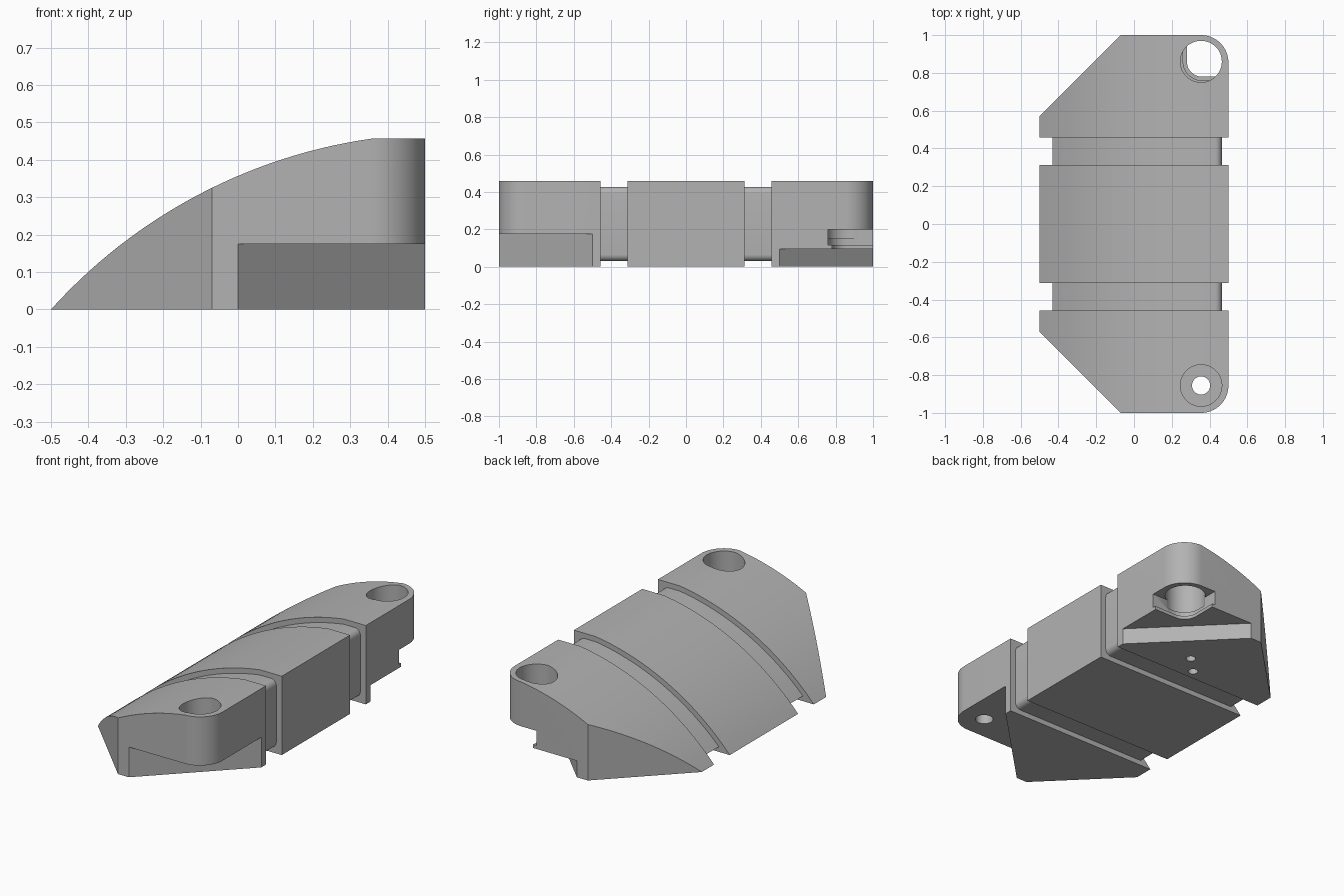
import bpy, bmesh, math

cube = bpy.data.objects.get("Cube")
if cube:
    bpy.data.objects.remove(cube)

gray = bpy.data.materials.new("plain_gray")
gray.use_nodes = True
gray.diffuse_color = (0.45, 0.45, 0.45, 1)
gray.node_tree.nodes["Principled BSDF"].inputs["Base Color"].default_value = gray.diffuse_color


def prism(name, points, low, high, axis="z"):
    """Extrude a 2D outline along z, or an x-z outline along y."""
    bm = bmesh.new()
    place = (lambda a, b, h: (a, b, h)) if axis == "z" else (lambda a, b, h: (a, h, b))
    lower = [bm.verts.new(place(a, b, low)) for a, b in points]
    upper = [bm.verts.new(place(a, b, high)) for a, b in points]
    bm.faces.new(lower)
    bm.faces.new(upper)
    for i in range(len(points)):
        j = (i + 1) % len(points)
        bm.faces.new((lower[i], lower[j], upper[j], upper[i]))
    bmesh.ops.recalc_face_normals(bm, faces=bm.faces)
    mesh = bpy.data.meshes.new(name)
    bm.to_mesh(mesh)
    bm.free()
    mesh.materials.append(gray)
    obj = bpy.data.objects.new(name, mesh)
    bpy.context.collection.objects.link(obj)
    return obj


def arc(cx, cy, r, start, end, steps):
    angles = [math.radians(start + (end - start) * i / steps) for i in range(steps + 1)]
    return [(cx + r * math.cos(a), cy + r * math.sin(a)) for a in angles]


def circle(cx, cy, r):
    return arc(cx, cy, r, 0, 360, 48)[:-1]


def combine(target, tool, operation="DIFFERENCE"):
    mod = target.modifiers.new("cut", "BOOLEAN")
    mod.object, mod.operation, mod.solver = tool, operation, "EXACT"
    bpy.context.view_layer.objects.active = target
    bpy.ops.object.modifier_apply(modifier=mod.name)
    bpy.data.objects.remove(tool)


def curved_top(inset, x_end):
    """Points of the domed top from the low side to the flat crest."""
    cx, cz, r = 0.558, -0.953, 1.424 - inset
    start = 180 - math.degrees(math.asin((inset - cz) / r))
    end = 180 - math.degrees(math.acos((cx - x_end) / r))
    end = math.degrees(math.acos((x_end - cx) / r))
    return arc(cx, cz, r, start, end, 28)


def smooth(obj):
    bpy.ops.object.select_all(action="DESELECT")
    obj.select_set(True)
    bpy.context.view_layer.objects.active = obj
    bpy.ops.object.shade_smooth_by_angle(angle=math.radians(30))


# Domed body, trimmed to its outline with cut and rounded corners
top = curved_top(0, 0.36)
body = prism("body", top + [(0.5, top[-1][1]), (0.5, 0)], -1, 1, "y")
outline = [(-0.6, -0.475), (-0.07, -1)] + arc(0.355, -0.855, 0.145, -90, 0, 16)
outline[0] = (-0.6, -0.47)
outline += [(x, -y) for x, y in reversed(outline)]
combine(body, prism("outline_tool", outline, -0.2, 0.7), "INTERSECT")

# Two grooves around the body, each with a slimmer core inside
inner = curved_top(0.03, 0.36)
crest = inner[-1][1]
core = inner + arc(0.43, crest - 0.035, 0.035, 90, 0, 8) + arc(0.43, 0.065, 0.035, 0, -90, 8)
for side, label in ((-1, "front"), (1, "back")):
    near, far = sorted((side * 0.313, side * 0.457))
    band = [(-0.8, -0.2), (0.8, -0.2), (0.8, 0.7), (-0.8, 0.7)]
    combine(body, prism("groove_tool", band, near, far, "y"))
    smooth(prism(label + "_groove_core", core, near - 0.002, far + 0.002, "y"))

# Diagonal notches under both ends
for side, height in ((-1, 0.175), (1, 0.095)):
    notch = [(-0.1, side * 1.1), (0.6, side * 0.4), (0.6, side * 1.1)]
    combine(body, prism("notch_tool", notch, -0.1, height))

# Stepped seat open to the back corner
for edge, low, high in ((0.02, 0.05, 0.115), (0, 0.115, 0.2)):
    seat = [(0.7, 0.76 + edge), (0.7, 1.2), (0.26 + edge, 1.2)]
    seat += arc(0.36, 0.86, 0.1 - edge, 180, 270, 12)
    combine(body, prism("seat_tool", seat, low, high))

# Through hole, counterbored hole and two small pin holes
for x, y, r, low, high in ((0.355, 0.86, 0.11, 0.15, 0.7),
                           (0.355, -0.855, 0.11, 0.27, 0.7),
                           (0.355, -0.855, 0.048, -0.1, 0.4),
                           (0.11, 0.615, 0.027, -0.1, 0.06),
                           (0.01, 0.515, 0.027, -0.1, 0.06)):
    combine(body, prism("hole_tool", circle(x, y, r), low, high))
smooth(body)
